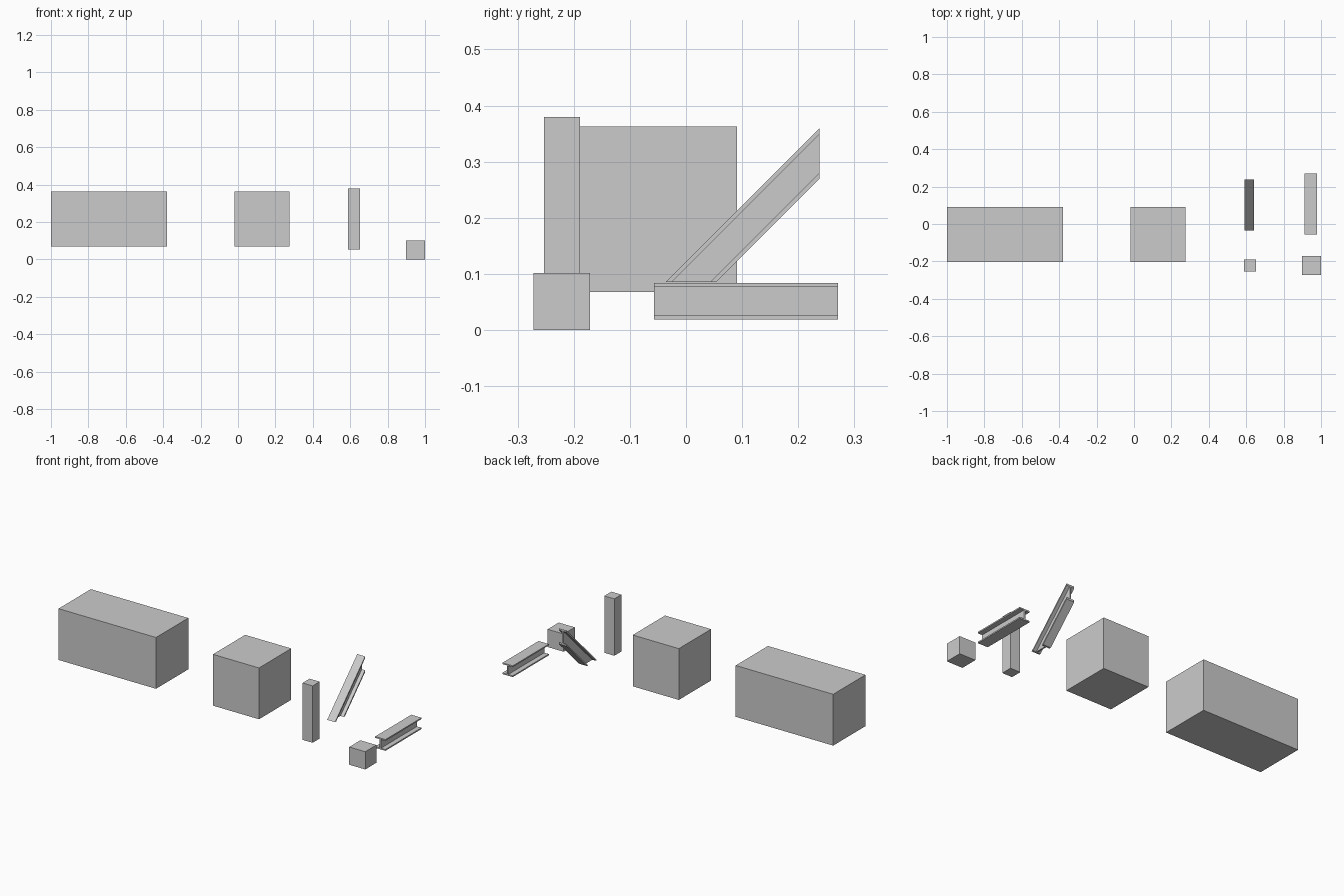
import bpy

if "Cube" in bpy.data.objects:
    bpy.data.objects.remove(bpy.data.objects["Cube"])


def mesh(name, verts, faces):
    me = bpy.data.meshes.new(name)
    me.from_pydata(verts, [], faces)
    me.update()
    ob = bpy.data.objects.new(name, me)
    bpy.context.collection.objects.link(ob)
    return ob


def box(name, lo, hi):
    bpy.ops.mesh.primitive_cube_add(size=1, location=[(a + b) / 2 for a, b in zip(lo, hi)])
    ob = bpy.context.object
    ob.name = name
    ob.scale = [b - a for a, b in zip(lo, hi)]
    return ob


def i_profile(width, depth, flange, web):
    """Closed I outline as (across, up) pairs, up running 0..depth."""
    w, t = width / 2, web / 2
    right = [(w, 0), (w, flange), (t, flange), (t, depth - flange),
             (w, depth - flange), (w, depth)]
    return right + [(-x, z) for x, z in reversed(right)]


def i_beam(name, profile, start, end):
    """Join the profile placed by start() to the one placed by end()."""
    n = len(profile)
    verts = [start(*p) for p in profile] + [end(*p) for p in profile]
    faces = [(i, (i + 1) % n, n + (i + 1) % n, n + i) for i in range(n)]
    # each cap is two flanges and a web
    for k, flip in ((0, False), (n, True)):
        for cap in ((0, 1, 2, 9, 10, 11), (2, 3, 8, 9), (3, 4, 5, 6, 7, 8)):
            f = [k + i for i in cap]
            faces.append(tuple(f if flip else reversed(f)))
    ob = mesh(name, verts, [tuple(reversed(f)) for f in faces])
    # consistent outward normals
    import bmesh
    bm = bmesh.new()
    bm.from_mesh(ob.data)
    bmesh.ops.recalc_face_normals(bm, faces=bm.faces)
    bm.to_mesh(ob.data)
    bm.free()
    return ob


# Solid blocks
box("long_block", (-1.0, -0.202, 0.068), (-0.38, 0.091, 0.363))
box("cube_block", (-0.018, -0.202, 0.068), (0.275, 0.091, 0.363))
box("column", (0.588, -0.253, 0.053), (0.652, -0.189, 0.38))
box("small_block", (0.898, -0.272, 0.0), (1.0, -0.171, 0.102))

# Horizontal I-beam
i_beam("horizontal_beam", i_profile(0.065, 0.065, 0.0075, 0.008),
       lambda x, z: (0.945 + x, -0.057, 0.019 + z),
       lambda x, z: (0.945 + x, 0.271, 0.019 + z))

# 45 degree brace: level cut at the foot, upright cut at the head
i_beam("diagonal_brace", i_profile(0.05, 0.09, 0.0105, 0.008),
       lambda x, d: (0.617 + x, 0.0545 - d, 0.086),
       lambda x, d: (0.617 + x, 0.238, 0.2695 + d))
